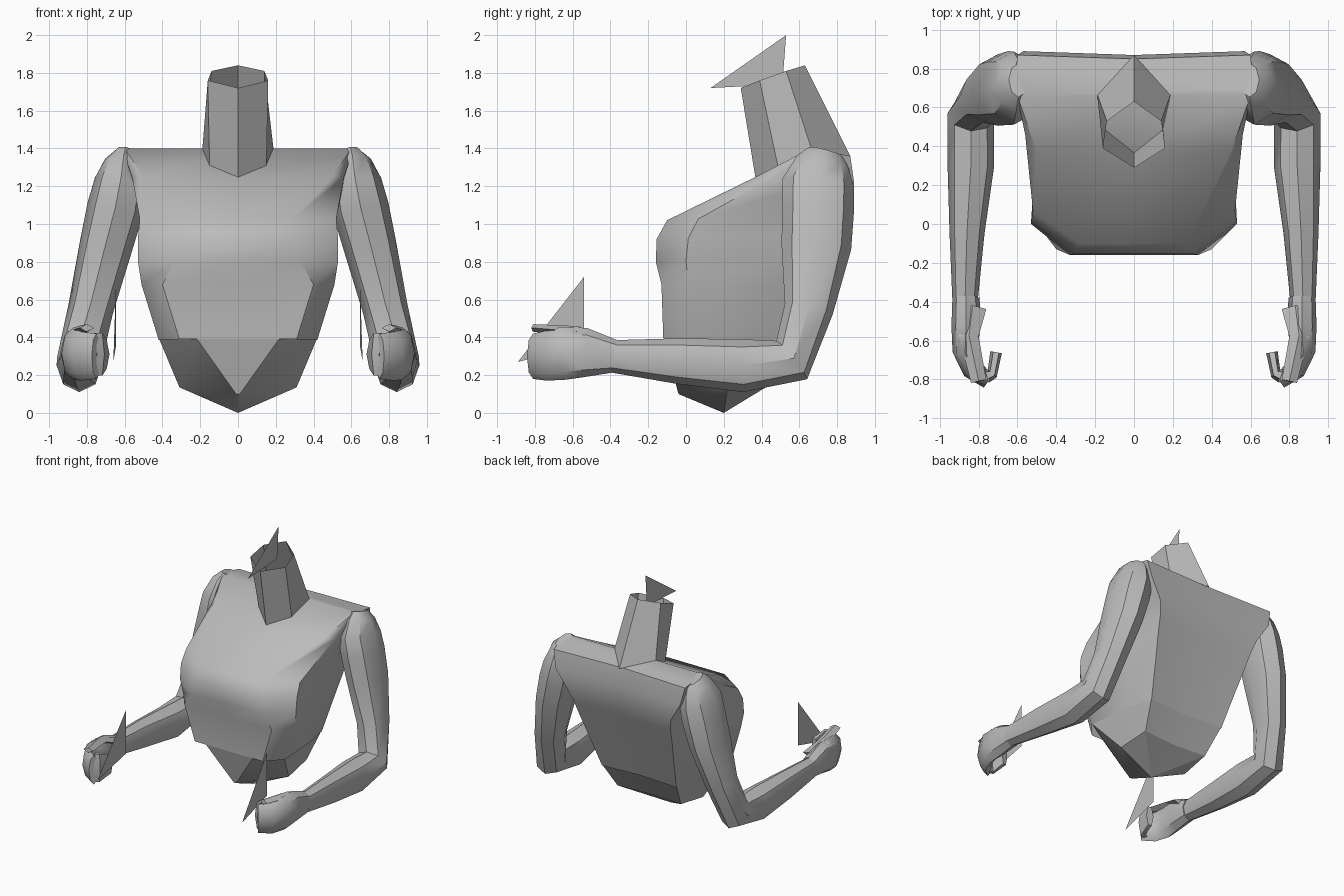
import bpy, bmesh, math
from mathutils import Vector

cube = bpy.data.objects.get("Cube")
if cube:
    bpy.data.objects.remove(cube, do_unlink=True)

grey = bpy.data.materials.new("clay_grey")
grey.use_nodes = True
colour = (0.5, 0.5, 0.5, 1)
grey.diffuse_color = colour
grey.node_tree.nodes["Principled BSDF"].inputs["Base Color"].default_value = colour


def finish(name, bm, angle=None):
    bmesh.ops.remove_doubles(bm, verts=bm.verts, dist=0.0005)
    bmesh.ops.recalc_face_normals(bm, faces=bm.faces)
    mesh = bpy.data.meshes.new(name)
    bm.to_mesh(mesh)
    bm.free()
    mesh.materials.append(grey)
    obj = bpy.data.objects.new(name, mesh)
    bpy.context.collection.objects.link(obj)
    if angle:
        bpy.ops.object.select_all(action='DESELECT')
        obj.select_set(True)
        bpy.context.view_layer.objects.active = obj
        bpy.ops.object.shade_smooth_by_angle(angle=math.radians(angle))


def loft(name, rings, start=True, end=True, apex=None, angle=None):
    """Skin closed rings; start and end are caps, apex replaces the start cap."""
    bm = bmesh.new()
    loops = [[bm.verts.new(p) for p in ring] for ring in rings]
    n = len(loops[0])
    for a, b in zip(loops, loops[1:]):
        for i in range(n):
            j = (i + 1) % n
            bm.faces.new((a[i], a[j], b[j], b[i]))
    if apex:
        tip = bm.verts.new(apex)
        for i in range(n):
            bm.faces.new((tip, loops[0][i], loops[0][(i + 1) % n]))
    elif start:
        bm.faces.new(loops[0])
    if end:
        bm.faces.new(loops[-1])
    finish(name, bm, angle)


def mirrored(half):
    """Complete a ring whose first and last points lie on the centre line."""
    return half + [(-x, y, z) for x, y, z in half[-2:0:-1]]


def body_ring(fy, fz, by, bz, width, front_width, back_width, inset=0.17):
    depth = by - fy
    outline = [(0, fy), (front_width, fy), (width, fy + inset * depth),
               (width * 0.6 + back_width * 0.4, by - 0.3 * depth),
               (back_width, by), (0, by - 0.02)]
    return mirrored([(x, y, fz + (bz - fz) * (y - fy) / depth) for x, y in outline])


def tube(name, path, sides=8, angle=38):
    """Sweep an oval of given half width and half depth along a path."""
    points = [Vector(p[:3]) for p in path]
    rings = []
    for i, (c, p) in enumerate(zip(points, path)):
        before = (c - points[i - 1]).normalized() if i else Vector()
        after = (points[i + 1] - c).normalized() if i + 1 < len(points) else Vector()
        along = (before + after).normalized()
        side = Vector((1, 0, 0))
        side = (side - along * side.dot(along)).normalized()
        out = along.cross(side)
        turns = [math.tau * k / sides for k in range(sides)]
        rings.append([c + side * math.cos(t) * p[3] + out * math.sin(t) * p[4] for t in turns])
    loft(name, rings, angle=angle)


def shard(name, corners):
    bm = bmesh.new()
    bm.faces.new([bm.verts.new(c) for c in corners])
    finish(name, bm)


# Torso: waist, ribs, chest, sloping upper chest and shoulder ridge
loft("torso", [
    body_ring(-0.12, 0.39, 0.61, 0.37, 0.42, 0.31, 0.34),
    body_ring(-0.13, 0.68, 0.72, 0.66, 0.51, 0.40, 0.39),
    body_ring(-0.16, 0.80, 0.78, 0.82, 0.53, 0.33, 0.42),
    body_ring(-0.155, 0.92, 0.83, 0.95, 0.53, 0.31, 0.44),
    body_ring(-0.10, 1.02, 0.87, 1.06, 0.52, 0.28, 0.47),
    body_ring(0.37, 1.25, 0.89, 1.22, 0.56, 0.50, 0.57),
    body_ring(0.66, 1.40, 0.87, 1.36, 0.61, 0.60, 0.60),
], start=False, angle=45)

# Pelvis: a front wedge tapering to a low tip
loft("pelvis", [
    body_ring(-0.04, 0.10, 0.48, 0.17, 0.31, 0.01, 0.29, 0.5),
    body_ring(-0.115, 0.395, 0.61, 0.38, 0.418, 0.22, 0.34),
], end=False, apex=(0, 0.2, 0), angle=25)

# Neck: open six-sided sleeve leaning forward
loft("neck", [
    mirrored([(0, 0.37, 1.23), (0.15, 0.49, 1.29), (0.19, 0.67, 1.38), (0, 0.87, 1.36)]),
    mirrored([(0, 0.29, 1.72), (0.16, 0.39, 1.76), (0.14, 0.53, 1.81), (0, 0.63, 1.84)]),
], start=False, end=False)
shard("neck_shard", [(0, 0.13, 1.72), (0, 0.51, 1.74), (0, 0.53, 2)])

arm_path = [
    (0.595, 0.74, 1.385, 0.05, 0.09),
    (0.605, 0.725, 1.33, 0.10, 0.14),
    (0.62, 0.70, 1.22, 0.14, 0.19),
    (0.65, 0.70, 1.08, 0.15, 0.19),
    (0.70, 0.69, 0.88, 0.14, 0.185),
    (0.78, 0.65, 0.55, 0.12, 0.13),
    (0.84, 0.56, 0.28, 0.12, 0.13),
    (0.84, 0.30, 0.25, 0.12, 0.14),
    (0.86, -0.05, 0.275, 0.09, 0.12),
    (0.87, -0.40, 0.30, 0.065, 0.085),
]
palm_path = [
    (0.865, -0.38, 0.30, 0.07, 0.088),
    (0.865, -0.53, 0.32, 0.075, 0.13),
    (0.87, -0.65, 0.315, 0.065, 0.14),
    (0.83, -0.75, 0.30, 0.055, 0.13),
    (0.75, -0.81, 0.30, 0.04, 0.12),
]
finger_path = [
    (0.76, -0.78, 0.31, 0.04, 0.13),
    (0.73, -0.77, 0.31, 0.03, 0.13),
    (0.71, -0.66, 0.31, 0.03, 0.09),
]
thumb_path = [
    (0.83, -0.43, 0.37, 0.07, 0.03),
    (0.85, -0.58, 0.43, 0.05, 0.03),
    (0.80, -0.81, 0.45, 0.04, 0.02),
]

# Arms and half-closed hands on both sides
for label, s in (("left", 1), ("right", -1)):
    def side(path):
        return [(s * p[0], *p[1:]) for p in path]
    tube(label + "_arm", side(arm_path))
    tube(label + "_palm", side(palm_path))
    tube(label + "_fingers", side(finger_path), 6, 20)
    tube(label + "_thumb", side(thumb_path), 4, 20)
    shard(label + "_hand_shard", side([(0.645, -0.54, 0.72), (0.645, -0.54, 0.36),
                                       (0.66, -0.89, 0.27)]))
